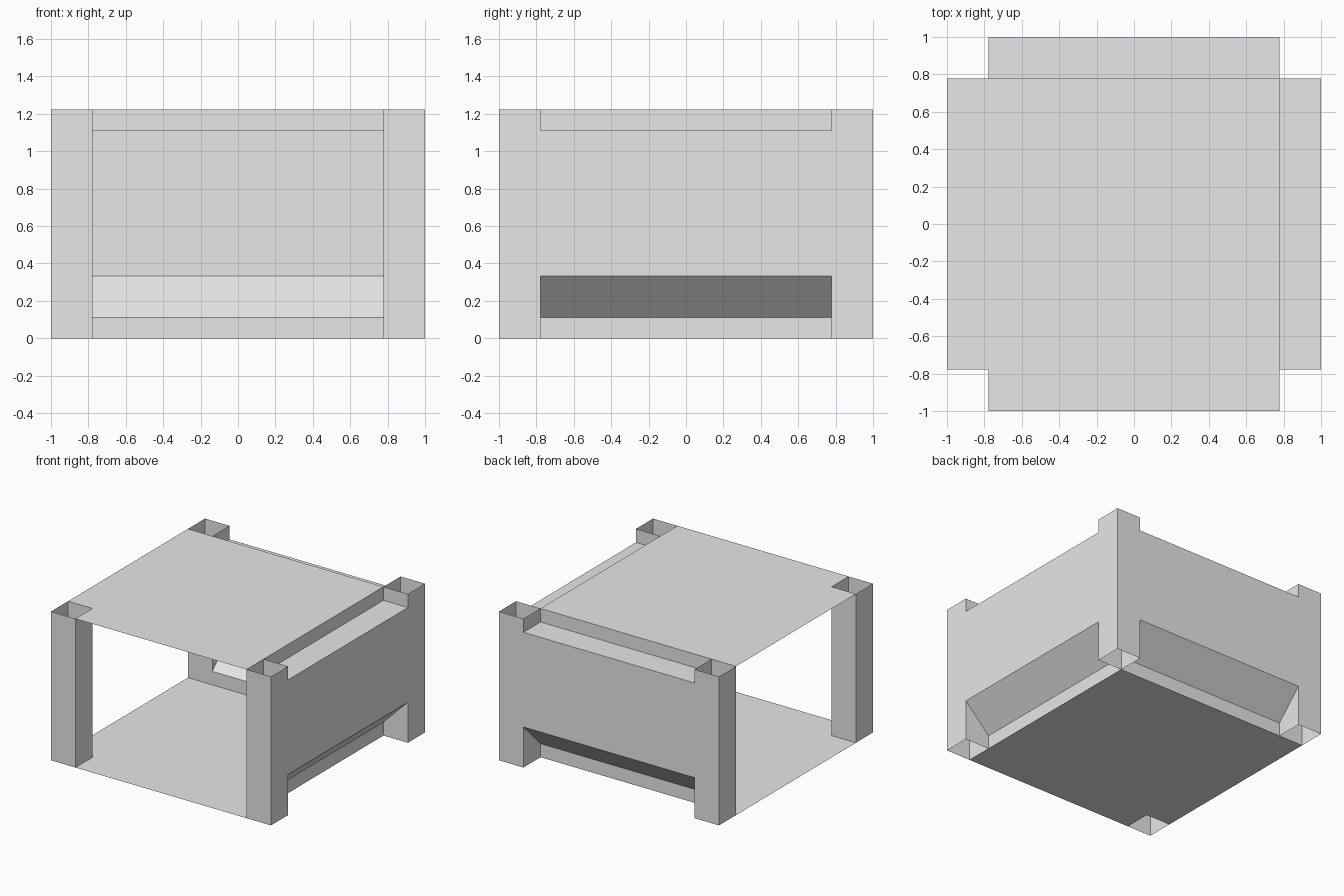
import bpy
import bmesh
import math
from mathutils import Matrix

if "Cube" in bpy.data.objects:
    bpy.data.objects.remove(bpy.data.objects["Cube"])

U = 1 / 9                 # design module
OUT, INN = 1.0, 7 * U     # outer faces and inner post faces
TOP = 11 * U              # full height

grey = bpy.data.materials.new("light_grey")
grey.diffuse_color = (0.8, 0.8, 0.8, 1)
grey.use_nodes = True
grey.node_tree.nodes["Principled BSDF"].inputs["Base Color"].default_value = grey.diffuse_color


def make(name, faces, turn=0):
    """Build an object from a list of faces given as point lists."""
    bm = bmesh.new()
    for pts in faces:
        bm.faces.new([bm.verts.new(p) for p in pts])
    bmesh.ops.remove_doubles(bm, verts=bm.verts, dist=1e-4)
    bm.transform(Matrix.Rotation(turn, 4, 'Z'))
    mesh = bpy.data.meshes.new(name)
    bm.to_mesh(mesh)
    bm.free()
    mesh.materials.append(grey)
    obj = bpy.data.objects.new(name, mesh)
    bpy.context.collection.objects.link(obj)
    return obj


# Corner posts: square sleeves, open at both ends
ring = [(INN, INN), (OUT, INN), (OUT, OUT), (INN, OUT)]
sleeve = []
for i in range(4):
    (ax, ay), (bx, by) = ring[i], ring[(i + 1) % 4]
    sleeve.append([(ax, ay, 0), (bx, by, 0), (bx, by, TOP), (ax, ay, TOP)])
names = ["back_right", "back_left", "front_left", "front_right"]
for i, corner in enumerate(names):
    make("post_" + corner, sleeve, i * math.pi / 2)

# Floor and top panel: reach the outer edge on the open front and left sides
outline = [(-INN, -OUT), (INN, -OUT), (INN, INN),
           (-OUT, INN), (-OUT, -INN), (-INN, -INN)]
make("top_panel", [[(x, y, TOP) for x, y in outline]])
make("floor", [[(x, y, 0) for x, y in reversed(outline)]])

# Side walls: foot, sloped underside, outer face, stacking ledge, upper rim
profile = [(INN, 0), (INN, U), (OUT, 3 * U), (OUT, 10 * U),
           (INN, 10 * U), (INN, TOP)]
strips = [[(x0, -INN, z0), (x0, INN, z0), (x1, INN, z1), (x1, -INN, z1)]
          for (x0, z0), (x1, z1) in zip(profile, profile[1:])]
make("right_wall", strips)
make("back_wall", strips, math.pi / 2)
